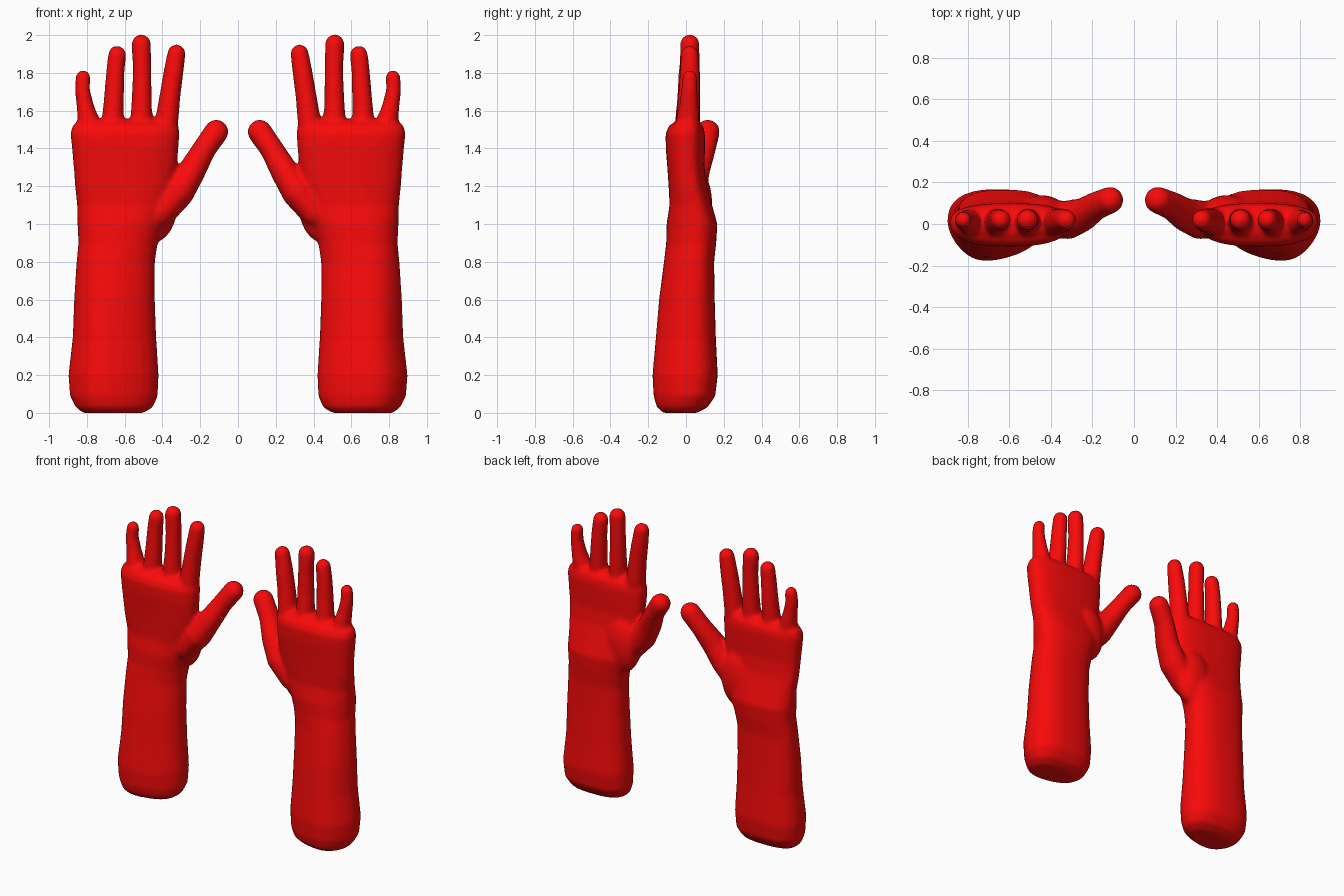
import bpy, bmesh, math
from mathutils import Vector, Matrix

if "Cube" in bpy.data.objects:
    bpy.data.objects.remove(bpy.data.objects["Cube"])

red = bpy.data.materials.new("red")
red.diffuse_color = (0.95, 0.003, 0.003, 1)
red.use_nodes = True
red.node_tree.nodes["Principled BSDF"].inputs["Base Color"].default_value = red.diffuse_color

# forearm and palm sections: z, inner x, outer x, back y, palm y, skew, back squareness
ARM = [(0.0, .50, .82, -.12, .06, .04, 2.0), (.03, .45, .86, -.155, .115, .05, 1.9),
       (.09, .425, .89, -.172, .155, .05, 1.85), (.20, .42, .898, -.178, .168, .05, 1.85),
       (.40, .433, .875, -.160, .158, .05, 1.85), (.60, .44, .868, -.143, .152, .04, 1.9),
       (.80, .44, .855, -.117, .149, .03, 2.0), (.90, .425, .845, -.105, .160, .01, 2.2),
       (1.0, .395, .85, -.103, .166, 0, 2.3), (1.1, .36, .852, -.087, .138, 0, 2.5),
       (1.2, .34, .863, -.092, .110, 0, 2.6), (1.3, .325, .87, -.099, .098, 0, 2.6),
       (1.40, .315, .879, -.107, .10, 0, 2.6), (1.48, .31, .887, -.108, .10, 0, 2.6),
       (1.52, .315, .877, -.09, .09, 0, 2.6), (1.55, .35, .845, -.045, .06, 0, 2.5)]

# digits from root to tip: x, y, z, radius
DIGITS = [
    [(.39, -.01, 1.36, .06), (.375, .01, 1.56, .061), (.360, .015, 1.68, .056),
     (.342, .018, 1.80, .053), (.326, .02, 1.902, .049)],
    [(.515, 0, 1.45, .06), (.512, .01, 1.56, .058), (.509, .017, 1.68, .053),
     (.508, .02, 1.82, .049), (.512, .02, 1.952, .052)],
    [(.67, 0, 1.45, .06), (.663, .01, 1.56, .057), (.656, .017, 1.68, .053),
     (.65, .02, 1.80, .049), (.64, .02, 1.896, .048)],
    [(.77, 0, 1.45, .06), (.793, .01, 1.55, .057), (.810, .015, 1.63, .046),
     (.824, .018, 1.71, .040), (.82, .02, 1.775, .040)],
    [(.50, .03, .98, .06), (.41, .02, 1.06, .08), (.315, .02, 1.17, .086),
     (.245, .045, 1.28, .074), (.18, .088, 1.395, .063), (.115, .115, 1.488, .065)],
]

# soft pad under the thumb: centre, radii
PADS = [((.45, .05, 1.10), (.13, .09, .20))]


def loft(bm, rings):
    loops = [[bm.verts.new(p) for p in r] for r in rings]
    n = len(loops[0])
    for a, b in zip(loops, loops[1:]):
        for i in range(n):
            j = (i + 1) % n
            bm.faces.new((a[i], a[j], b[j], b[i]))
    bm.faces.new(loops[0][::-1])
    bm.faces.new(loops[-1])


def arm_ring(z, x0, x1, y0, y1, skew, k, n=32):
    # rounded back, flatter palm side, widest a little towards the palm
    cx, cy, rx = (x0 + x1) / 2, (y0 + y1) / 2 + .015, (x1 - x0) / 2
    pts = []
    for i in range(n):
        c, s = math.cos(math.tau * i / n), math.sin(math.tau * i / n)
        e = 2 / (k if s < 0 else 2.5)
        ry = cy - y0 if s < 0 else y1 - cy
        x = cx + rx * math.copysign(abs(c) ** e, c) + skew * min(s, 0) ** 2 * (1 - c * c)
        pts.append((x, cy + ry * math.copysign(abs(s) ** e, s), z))
    return pts


def ball(bm, centre, radii):
    m = Matrix.Translation(centre) @ Matrix.Diagonal((*radii, 1))
    bmesh.ops.create_uvsphere(bm, u_segments=20, v_segments=12, radius=1, matrix=m)


def digit(bm, path, n=16):
    pts = [Vector(p[:3]) for p in path]
    rings = []
    for i, p in enumerate(pts):
        t = (pts[min(i + 1, len(pts) - 1)] - pts[max(i - 1, 0)]).normalized()
        u = t.cross(Vector((0, 1, 0))).normalized()
        v = t.cross(u) * (1.1 if i < len(pts) - 1 else 1)
        r = path[i][3]
        rings.append([p + r * (u * math.cos(math.tau * k / n) + v * math.sin(math.tau * k / n))
                      for k in range(n)])
    loft(bm, rings)
    for i in (0, -1):
        ball(bm, pts[i], (path[i][3],) * 3)


def hand(name, side):
    bm = bmesh.new()
    loft(bm, [arm_ring(*s) for s in ARM])
    for d in DIGITS:
        digit(bm, d)
    for p in PADS:
        ball(bm, *p)
    bmesh.ops.scale(bm, vec=(side, 1, 1), verts=bm.verts)
    bmesh.ops.recalc_face_normals(bm, faces=bm.faces)
    me = bpy.data.meshes.new(name)
    bm.to_mesh(me)
    bm.free()
    me.materials.append(red)
    ob = bpy.data.objects.new(name, me)
    bpy.context.collection.objects.link(ob)
    # fuse the parts into one skin and soften the joins
    rm = ob.modifiers.new("fuse", 'REMESH')
    rm.mode = 'VOXEL'
    rm.voxel_size = 0.013
    rm.use_smooth_shade = True
    sm = ob.modifiers.new("soften", 'SMOOTH')
    sm.factor = 0.5
    sm.iterations = 6


hand("left_hand", -1)
hand("right_hand", 1)
